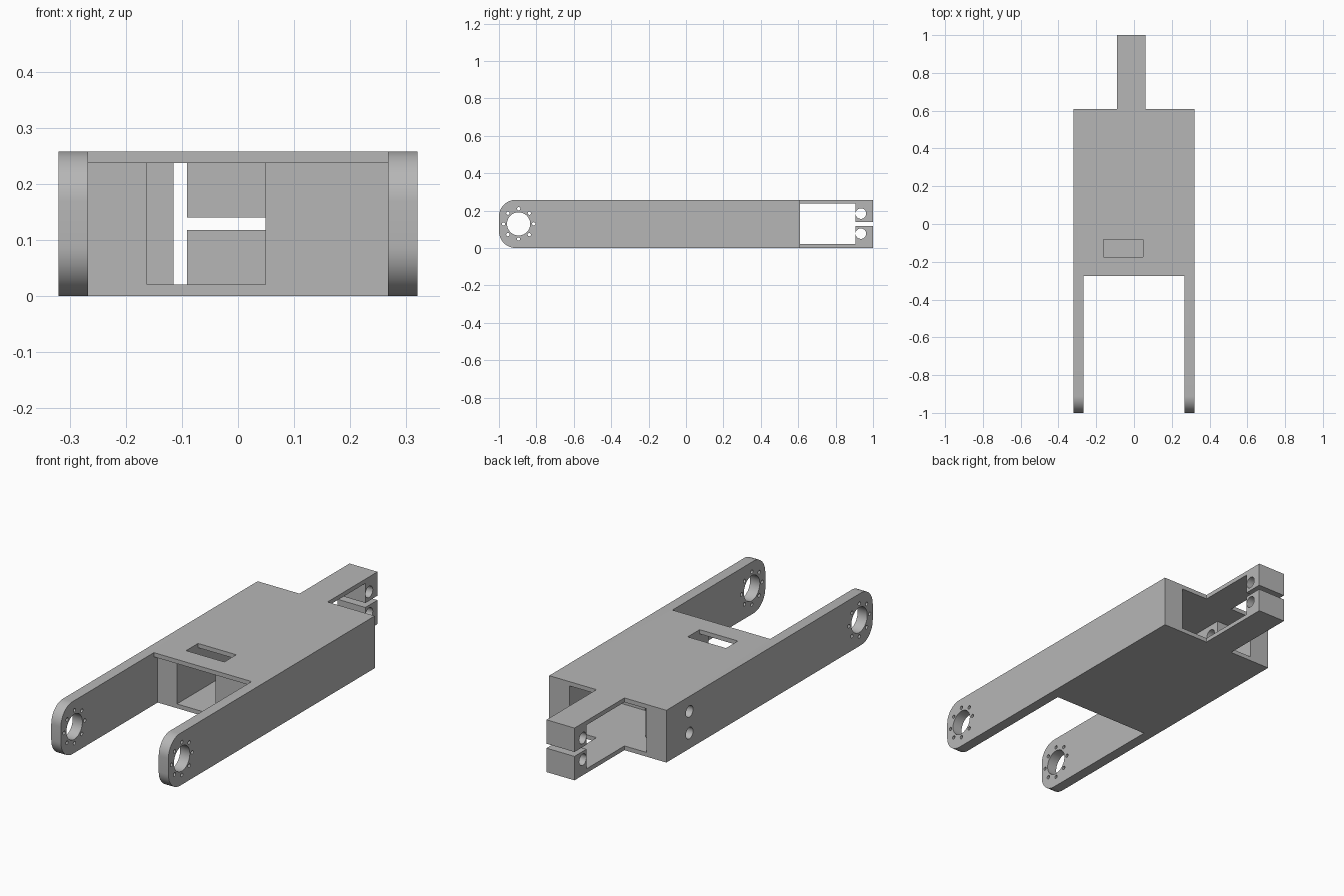
import bpy, bmesh, math
from mathutils import Vector

cube = bpy.data.objects.get("Cube")
if cube:
    bpy.data.objects.remove(cube, do_unlink=True)

grey = bpy.data.materials.new("light_grey")
grey.use_nodes = True
colour = (0.47, 0.47, 0.47, 1)
grey.diffuse_color = colour
grey.node_tree.nodes["Principled BSDF"].inputs["Base Color"].default_value = colour


def prism(name, points, axis, lo, hi):
    """Extrude a flat outline along x (points are y, z) or z (points are x, y)."""
    bm = bmesh.new()
    place = (lambda p: (lo, *p)) if axis == "x" else (lambda p: (*p, lo))
    face = bm.faces.new([bm.verts.new(place(p)) for p in points])
    step = Vector((hi - lo, 0, 0)) if axis == "x" else Vector((0, 0, hi - lo))
    top = bmesh.ops.extrude_face_region(bm, geom=[face])["geom"]
    bmesh.ops.translate(bm, vec=step, verts=[v for v in top if isinstance(v, bmesh.types.BMVert)])
    bmesh.ops.recalc_face_normals(bm, faces=bm.faces)
    mesh = bpy.data.meshes.new(name)
    bm.to_mesh(mesh)
    bm.free()
    mesh.materials.append(grey)
    obj = bpy.data.objects.new(name, mesh)
    bpy.context.collection.objects.link(obj)
    return obj


def arc(y, z, radius, start, end, steps):
    angles = [math.radians(start + (end - start) * i / steps) for i in range(steps + 1)]
    return [(y + radius * math.cos(a), z + radius * math.sin(a)) for a in angles]


def rect(a0, a1, b0, b1):
    return [(a0, b0), (a1, b0), (a1, b1), (a0, b1)]


def cut(target, points, axis, lo, hi):
    cutter = prism("cutter", points, axis, lo, hi)
    cutter.hide_render = True
    mod = target.modifiers.new("cut", "BOOLEAN")
    mod.operation, mod.solver, mod.object = "DIFFERENCE", "EXACT", cutter
    bpy.context.view_layer.objects.active = target
    bpy.ops.object.modifier_apply(modifier=mod.name)
    bpy.data.objects.remove(cutter, do_unlink=True)


def drill(target, y, z, radius, lo, hi, sides=32):
    cut(target, arc(y, z, radius, 0, 360, sides)[:-1], "x", lo, hi)


HALF, HEIGHT, BACK = 0.32, 0.258, 0.61
FLOOR, CEILING = 0.021, 0.237
ROUND = 0.09
SHAFT_Z = (0.077, 0.184)

# Body and arms share one side profile with rounded front corners
outline = [(BACK, 0), (BACK, HEIGHT)]
outline += arc(ROUND - 1, HEIGHT - ROUND, ROUND, 90, 180, 12)
outline += arc(ROUND - 1, ROUND, ROUND, 180, 270, 12)
body = prism("link_body", outline, "x", -HALF, HALF)

# Gap between the arms, leaving a small lip on the top plate
gap = [(-1.1, -0.1), (-0.245, -0.1), (-0.245, CEILING), (-0.275, CEILING),
       (-0.275, 0.4), (-1.1, 0.4)]
cut(body, gap, "x", -0.267, 0.267)

# Front channel and rear pocket, with a shaft block left standing on one side
cavity = [(-0.162, -0.3), (0.049, -0.3), (0.049, 0.25), (0.21, 0.25), (0.21, 0.7),
          (-0.21, 0.7), (-0.21, 0.48), (-0.115, 0.48), (-0.115, 0.3), (-0.162, 0.3)]
cut(body, cavity, "z", FLOOR, CEILING)

# Cable slot in the top plate
cut(body, rect(-0.161, 0.048, -0.175, -0.082), "z", 0.2, 0.3)

# Arm bores with their rings of screw holes
drill(body, -0.895, 0.129, 0.062, -0.4, 0.4, 48)
for y, z in arc(-0.895, 0.129, 0.081, 0, 360, 8)[:-1]:
    drill(body, y, z, 0.009, -0.4, 0.4, 12)

# Shaft holes through the side wall and block
for z in SHAFT_Z:
    drill(body, 0.43, z, 0.028, -0.4, -0.1)

# Tail: thin plates ending in a split clamp block
tail = prism("tail_clamp", rect(BACK, 1, 0, HEIGHT), "x", -0.091, 0.062)
cut(tail, rect(0.5, 0.905, FLOOR, CEILING), "x", -0.2, 0.2)
cut(tail, rect(0.8, 1.1, 0.118, 0.14), "x", -0.2, 0.2)
for z in SHAFT_Z:
    drill(tail, 0.935, z, 0.028, -0.2, 0.2)

# Smooth the round surfaces, keep the machined edges crisp
for obj in (body, tail):
    bpy.ops.object.select_all(action="DESELECT")
    obj.select_set(True)
    bpy.context.view_layer.objects.active = obj
    bpy.ops.object.shade_smooth_by_angle(angle=math.radians(31))
